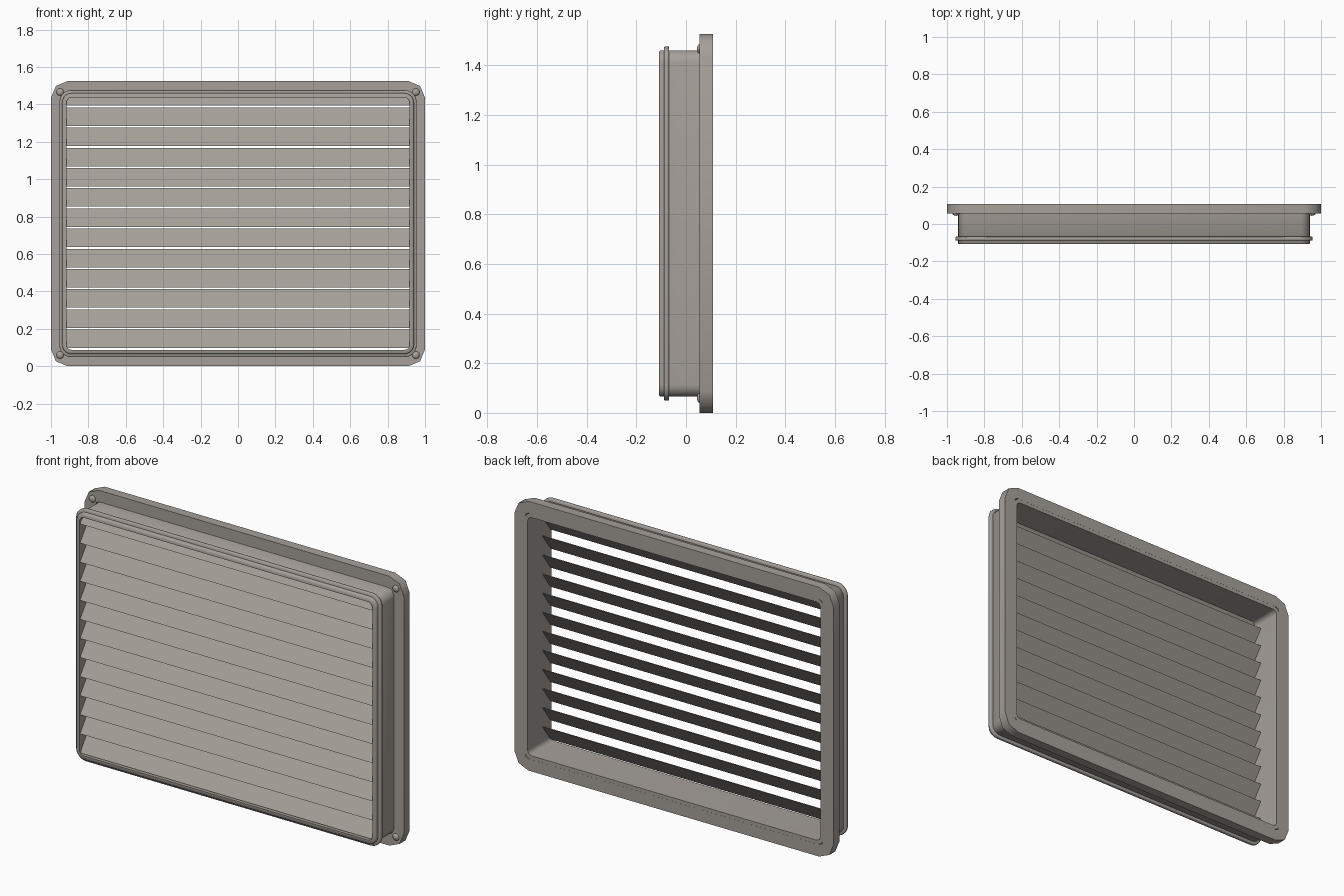
import bpy, bmesh, math

if "Cube" in bpy.data.objects:
    bpy.data.objects.remove(bpy.data.objects["Cube"])

ZC = 0.7625
mat = bpy.data.materials.new("warm_grey")
mat.diffuse_color = (0.38, 0.35, 0.32, 1)
mat.use_nodes = True
mat.node_tree.nodes["Principled BSDF"].inputs["Base Color"].default_value = mat.diffuse_color


def finish(name, bm, smooth=True):
    bmesh.ops.recalc_face_normals(bm, faces=bm.faces)
    me = bpy.data.meshes.new(name)
    bm.to_mesh(me)
    bm.free()
    ob = bpy.data.objects.new(name, me)
    bpy.context.collection.objects.link(ob)
    me.materials.append(mat)
    if smooth:
        bpy.ops.object.select_all(action='DESELECT')
        ob.select_set(True)
        bpy.context.view_layer.objects.active = ob
        bpy.ops.object.shade_smooth_by_angle(angle=math.radians(50))
    return ob


def rounded_rect(hx, hz, r, seg):
    pts = []
    for k, (sx, sz) in enumerate([(1, 1), (-1, 1), (-1, -1), (1, -1)]):
        for i in range(seg + 1):
            a = math.pi / 2 * (k + i / seg)
            pts.append((sx * (hx - r) + r * math.cos(a),
                        ZC + sz * (hz - r) + r * math.sin(a)))
    return pts


def ring(name, section, hx, hz, r, seg):
    """Sweep a closed section of (inset, y) points round a rounded rectangle."""
    bm = bmesh.new()
    loops = []
    for d, y in section:
        rr = max(r - d, 0.012)
        loops.append([bm.verts.new((x, y, z))
                      for x, z in rounded_rect(hx - d, hz - d, rr, seg)])
    n = len(loops[0])
    for a, b in zip(loops, loops[1:] + loops[:1]):
        for i in range(n):
            j = (i + 1) % n
            bm.faces.new((a[i], a[j], b[j], b[i]))
    return finish(name, bm)


# Mounting flange at the back, with coarse rounded corners
ring("flange", [(0, 0.055), (0, 0.108), (0.067, 0.108), (0.067, 0.055)],
     1.0, 0.7625, 0.09, 2)
# Deep duct frame
ring("duct_frame", [(0, 0.1075), (0, -0.103), (0.005, -0.108),
                    (0.023, -0.108), (0.023, 0.1075)],
     0.94, 0.6975, 0.05, 5)
# Raised bead around the front of the duct
ring("sealing_bead", [(0, -0.085), (0, -0.071), (0.003, -0.068),
                      (0.02, -0.068), (0.02, -0.088), (0.003, -0.088)],
     0.955, 0.7135, 0.062, 5)

# Sloping louvre slats, lower edge forward
PITCH, RISE, DEPTH, T = 0.108, 0.099, 0.073, 0.006
for k in range(13):
    z0, y0 = 0.097 + PITCH * k, -0.104
    f = min(1, (1.442 - z0) / RISE)
    prof = [(y0, z0), (y0 + T, z0),
            (y0 + T + DEPTH * f, z0 + RISE * f), (y0 + DEPTH * f, z0 + RISE * f)]
    bm = bmesh.new()
    left, right = [[bm.verts.new((x, y, z)) for y, z in prof] for x in (-0.925, 0.925)]
    bm.faces.new(left)
    bm.faces.new(right)
    for i in range(4):
        j = (i + 1) % 4
        bm.faces.new((left[i], left[j], right[j], right[i]))
    finish(f"slat_{k + 1}", bm, False)

# Domed screw heads at the flange corners
for sx in (-1, 1):
    for sz in (-1, 1):
        bm = bmesh.new()
        bmesh.ops.create_uvsphere(bm, u_segments=16, v_segments=8, radius=0.02)
        for v in bm.verts:
            v.co = (v.co.x + sx * 0.951, v.co.z * 0.6 + 0.056,
                    v.co.y + ZC + sz * 0.703)
        finish("screw_head", bm)
